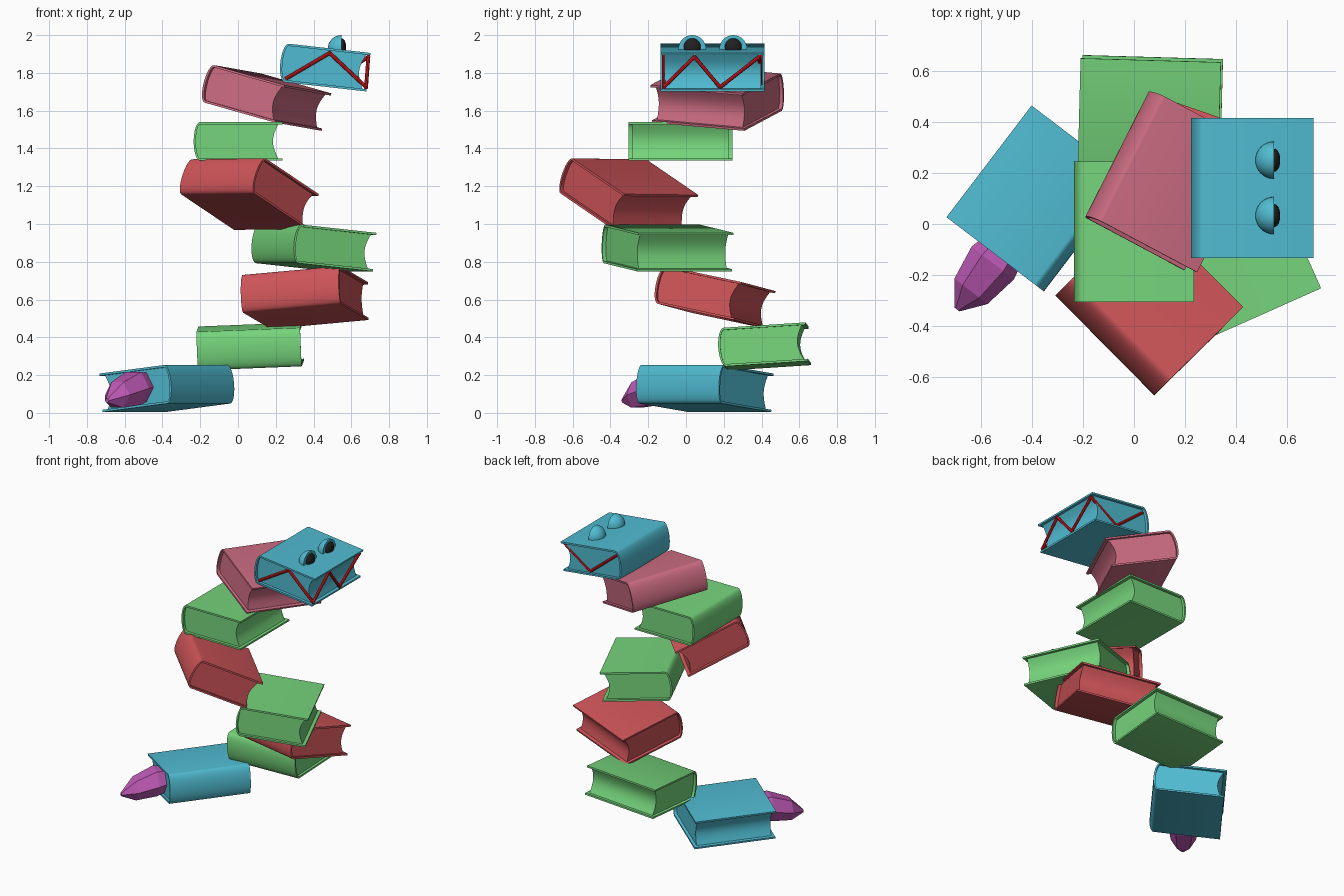
import bpy, bmesh
from math import sin, cos, pi, radians
from mathutils import Matrix, Vector

if "Cube" in bpy.data.objects:
    bpy.data.objects.remove(bpy.data.objects["Cube"])

W, L, T = 0.47, 0.55, 0.205      # book width, spine length, thickness
BOARD, ROUND = 0.012, 0.035      # cover thickness, spine bulge


def material(name, rgb):
    m = bpy.data.materials.new(name)
    m.diffuse_color = (*rgb, 1)
    m.use_nodes = True
    m.node_tree.nodes["Principled BSDF"].inputs["Base Color"].default_value = m.diffuse_color
    return m


BLUE = material("blue", (0.08, 0.50, 0.64))
GREEN = material("green", (0.18, 0.66, 0.20))
RED = material("red", (0.62, 0.09, 0.10))
PINK = material("pink", (0.60, 0.15, 0.22))
PURPLE = material("purple", (0.51, 0.10, 0.46))
SCARLET = material("scarlet", (0.70, 0.01, 0.015))
BLACK = material("black", (0.015, 0.015, 0.015))


def finish(bm, name, mat, smooth=True):
    bmesh.ops.recalc_face_normals(bm, faces=bm.faces)
    me = bpy.data.meshes.new(name)
    bm.to_mesh(me)
    bm.free()
    if smooth:
        me.shade_smooth()
        me.set_sharp_from_angle(angle=radians(32))
    me.materials.append(mat)
    ob = bpy.data.objects.new(name, me)
    bpy.context.collection.objects.link(ob)
    return ob


def prism(profile, half):
    """Extrude an x-z profile along y."""
    bm = bmesh.new()
    a = [bm.verts.new((x, -half, z)) for x, z in profile]
    b = [bm.verts.new((x, half, z)) for x, z in profile]
    n = len(a)
    bm.faces.new(a)
    bm.faces.new(b[::-1])
    for i in range(n):
        j = (i + 1) % n
        bm.faces.new((a[i], b[i], b[j], a[j]))
    return bm


def spine_arc(rx, rz, n=12):
    """Rounded spine from top to bottom."""
    x0 = -W / 2 + ROUND
    return [(x0 - rx * sin(pi * i / n), rz * cos(pi * i / n)) for i in range(n + 1)]


def book(name, mat, centre, yaw, gx, gy):
    """Book with spine on local -x; gx, gy are slopes; centre is its bounding-box centre."""
    h, hi = T / 2, T / 2 - BOARD
    outer = spine_arc(ROUND, h)
    inner = spine_arc(ROUND - BOARD, hi)
    cover = finish(prism([(W / 2, h)] + outer + [(W / 2, -h), (W / 2, -hi)]
                         + inner[::-1] + [(W / 2, hi)], L / 2), name + "_cover", mat)
    # page block with hollow fore edge
    fore = [(W / 2 - 0.022 - 0.028 * cos(pi * k / 16), hi * k / 8) for k in range(-8, 9)]
    pages = finish(prism(inner + fore, L / 2 - 0.02), name + "_pages", mat)
    c, s = cos(radians(yaw)), sin(radians(yaw))
    X = Vector((c, s, gx)).normalized()
    Z = X.cross(Vector((-s, c, gy))).normalized()
    R = Matrix((X, Z.cross(X), Z)).transposed()
    pts = [R @ v.co for v in cover.data.vertices]
    mid = Vector([(min(p[i] for p in pts) + max(p[i] for p in pts)) / 2 for i in range(3)])
    M = Matrix.Translation(Vector(centre) - mid) @ R.to_4x4()
    cover.matrix_world = M
    pages.matrix_world = M


# stack of books, bottom to top
book("tail_book", BLUE, (-0.377, 0.10, 0.129), 142.7, -0.105, 0)
book("body_book_1", GREEN, (0.064, 0.416, 0.352), 88.5, 0.065, -0.04)
book("body_book_2", RED, (0.353, 0.154, 0.611), 70, -0.20, -0.09)
book("body_book_3", GREEN, (0.402, -0.098, 0.873), 24, -0.10, 0)
book("body_book_4", RED, (0.060, -0.303, 1.158), 44.5, -0.48, -0.01)
book("body_book_5", GREEN, (0.0, -0.03, 1.4375), 0, 0, 0)
book("body_book_6", PINK, (0.152, 0.165, 1.667), -28, -0.25, -0.085)
book("head_book", BLUE, (0.4625, 0.141, 1.828), 0, -0.113, 0)

# zigzag mouth wrapped round three sides of the head
mouth = [Vector(p) for p in (
    (0.255, -0.118, 1.77), (0.485, -0.118, 1.905), (0.678, -0.118, 1.725),
    (0.69, 0.045, 1.885), (0.678, 0.18, 1.724), (0.69, 0.388, 1.885),
    (0.48, 0.395, 1.745), (0.265, 0.395, 1.92))]
bm = bmesh.new()
for a, b in zip(mouth, mouth[1:]):
    d = b - a
    m = Matrix.Translation((a + b) / 2) @ d.to_track_quat('Z', 'Y').to_matrix().to_4x4()
    bmesh.ops.create_cone(bm, cap_ends=True, segments=8, radius1=0.01, radius2=0.01,
                          depth=d.length + 0.012, matrix=m)
finish(bm, "mouth", SCARLET)

# half-dome eyes with bulging pupils
for side, y in (("right", 0.033), ("left", 0.25)):
    bm = bmesh.new()
    bmesh.ops.create_uvsphere(bm, u_segments=32, v_segments=16, radius=0.073)
    bmesh.ops.bisect_plane(bm, geom=bm.verts[:] + bm.edges[:] + bm.faces[:], dist=1e-5,
                           plane_co=(0, 0, 0), plane_no=(1, 0, 0), clear_outer=True)
    bmesh.ops.holes_fill(bm, edges=bm.edges[:], sides=0)
    finish(bm, side + "_eye", BLUE).location = (0.548, y, 1.927)
    bm = bmesh.new()
    bmesh.ops.create_uvsphere(bm, u_segments=24, v_segments=12, radius=0.045)
    pupil = finish(bm, side + "_pupil", BLACK)
    pupil.location = (0.548, y, 1.938)
    pupil.scale = (0.55, 1, 1)

# faceted crystal tail tip: rings of (distance, radius, height)
axis, across = Vector((-0.61, -0.79, 0)), Vector((0.79, -0.61, 0))
bm = bmesh.new()
rings = []
for a, r, z in ((0.37, 0.08, 0.14), (0.46, 0.1, 0.13), (0.60, 0.078, 0.095), (0.69, 0.012, 0.065)):
    base = axis * a - across * 0.345 + Vector((0, 0, z))
    rings.append([bm.verts.new(base + across * (1.05 * r * cos(k * pi / 3))
                               + Vector((0, 0, r * sin(k * pi / 3)))) for k in range(6)])
for p, q in zip(rings, rings[1:]):
    for k in range(6):
        j = (k + 1) % 6
        bm.faces.new((p[k], p[j], q[j], q[k]))
bm.faces.new(rings[0])
bm.faces.new(rings[-1])
finish(bm, "tail_crystal", PURPLE, smooth=False)
